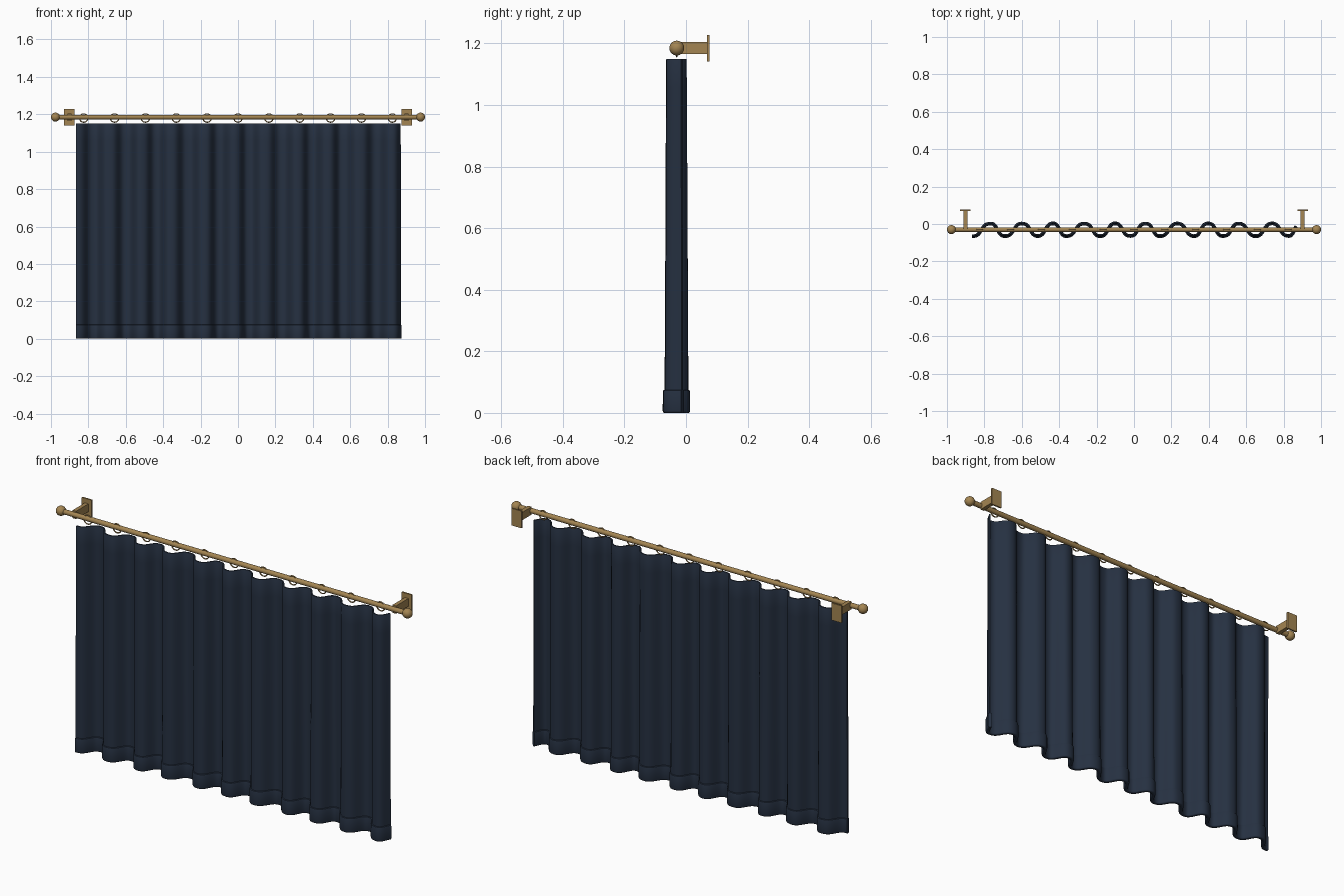
import bpy, bmesh, math
from mathutils import Vector

if "Cube" in bpy.data.objects:
    bpy.data.objects.remove(bpy.data.objects["Cube"])


def material(name, rgb):
    m = bpy.data.materials.new(name)
    m.diffuse_color = (*rgb, 1)
    m.use_nodes = True
    m.node_tree.nodes["Principled BSDF"].inputs["Base Color"].default_value = m.diffuse_color
    return m


navy = material("navy cloth", (0.019, 0.030, 0.053))
brass = material("brass", (0.37, 0.235, 0.085))

ROD_Y, ROD_Z = -0.03, 1.185


def finish(name, mat, smooth=True):
    ob = bpy.context.object
    ob.name = name
    ob.data.materials.append(mat)
    if smooth:
        bpy.ops.object.shade_smooth_by_angle(angle=math.radians(40))
    return ob


def box(name, lo, hi, mat):
    lo, hi = Vector(lo), Vector(hi)
    bpy.ops.mesh.primitive_cube_add(size=1, location=(lo + hi) / 2)
    ob = bpy.context.object
    ob.scale = hi - lo
    bpy.ops.object.transform_apply(location=False, rotation=False, scale=True)
    return finish(name, mat, False)


# Rod and rings
bpy.ops.mesh.primitive_cylinder_add(vertices=32, radius=0.0125, depth=1.93,
                                    location=(0, ROD_Y, ROD_Z),
                                    rotation=(0, math.pi / 2, 0))
finish("rod", brass)
for i in range(11):
    bpy.ops.mesh.primitive_torus_add(location=((i - 5) * 0.165, ROD_Y, 1.18),
                                     rotation=(math.pi / 2, 0, 0),
                                     major_radius=0.0225, minor_radius=0.003,
                                     major_segments=32, minor_segments=8)
    finish(f"curtain_ring_{i + 1}", brass)

# Finials and wall brackets at both ends
for s, side in ((-1, "left"), (1, "right")):
    bpy.ops.mesh.primitive_uv_sphere_add(segments=32, ring_count=16, radius=0.024,
                                         location=(s * 0.976, ROD_Y, ROD_Z))
    finish(f"finial_{side}", brass)
    x = s * 0.901
    box(f"bracket_arm_{side}", (x - 0.01, ROD_Y, 1.165), (x + 0.01, 0.07, 1.205), brass)
    box(f"bracket_plate_{side}", (x - 0.028, 0.069, 1.141), (x + 0.028, 0.077, 1.228), brass)

# Fold turning points along x, alternating front and back
TURNS = [-0.86, -0.77, -0.69, -0.595, -0.515, -0.435, -0.36, -0.265, -0.18, -0.10,
         -0.02, 0.06, 0.14, 0.235, 0.32, 0.395, 0.48, 0.56, 0.65, 0.74, 0.825, 0.89]


def fold(x):
    """Wave from -1 (front) to 1 (back)."""
    if x <= TURNS[0]:
        return -1.0
    for i in range(len(TURNS) - 1):
        a, b = TURNS[i], TURNS[i + 1]
        if x <= b:
            c = -math.cos(math.pi * (x - a) / (b - a)) * (1 if i % 2 == 0 else -1)
            return math.tanh(1.2 * c) / math.tanh(1.2)
    return 1.0


# Curtain: closed cloth section lofted upward, with a thicker hem
N = 420
HALF = 0.867
levels = [(0.0, 0.005), (0.002, 0.008), (0.007, 0.0095), (0.068, 0.0095), (0.073, 0.008),
          (0.075, 0.004)]
levels += [(0.075 + 1.073 * k / 12, 0.004) for k in range(1, 13)] + [(1.15, 0.003)]


def section(z, half_thick):
    amp = 0.034 - 0.006 * z / 1.15
    w = 1 - z / 1.15

    def mid(x):
        wrinkle = 0.0012 * math.sin(61 * x + 2.2 * w) + 0.0008 * math.sin(97 * x - 1.5 * w)
        return Vector((x, -0.031 + amp * fold(x) + wrinkle * 0.7, z))

    front, back = [], []
    for i in range(N + 1):
        x = -HALF + 2 * HALF * i / N
        p = mid(x)
        t = mid(x + 0.002) - mid(x - 0.002)
        n = Vector((-t.y, t.x, 0)).normalized() * half_thick
        front.append(p - n)
        back.append(p + n)
    return front + back[::-1]


bm = bmesh.new()
rows = [[bm.verts.new(p) for p in section(z, h)] for z, h in levels]
count = len(rows[0])
for lo, hi in zip(rows, rows[1:]):
    for i in range(count):
        j = (i + 1) % count
        bm.faces.new((lo[i], lo[j], hi[j], hi[i]))
for row in (rows[0], rows[-1]):
    for i in range(N):
        bm.faces.new((row[i], row[i + 1], row[count - 2 - i], row[count - 1 - i]))
bmesh.ops.recalc_face_normals(bm, faces=bm.faces)
me = bpy.data.meshes.new("curtain")
bm.to_mesh(me)
bm.free()
ob = bpy.data.objects.new("curtain", me)
bpy.context.collection.objects.link(ob)
bpy.ops.object.select_all(action='DESELECT')
ob.select_set(True)
bpy.context.view_layer.objects.active = ob
finish("curtain", navy)
